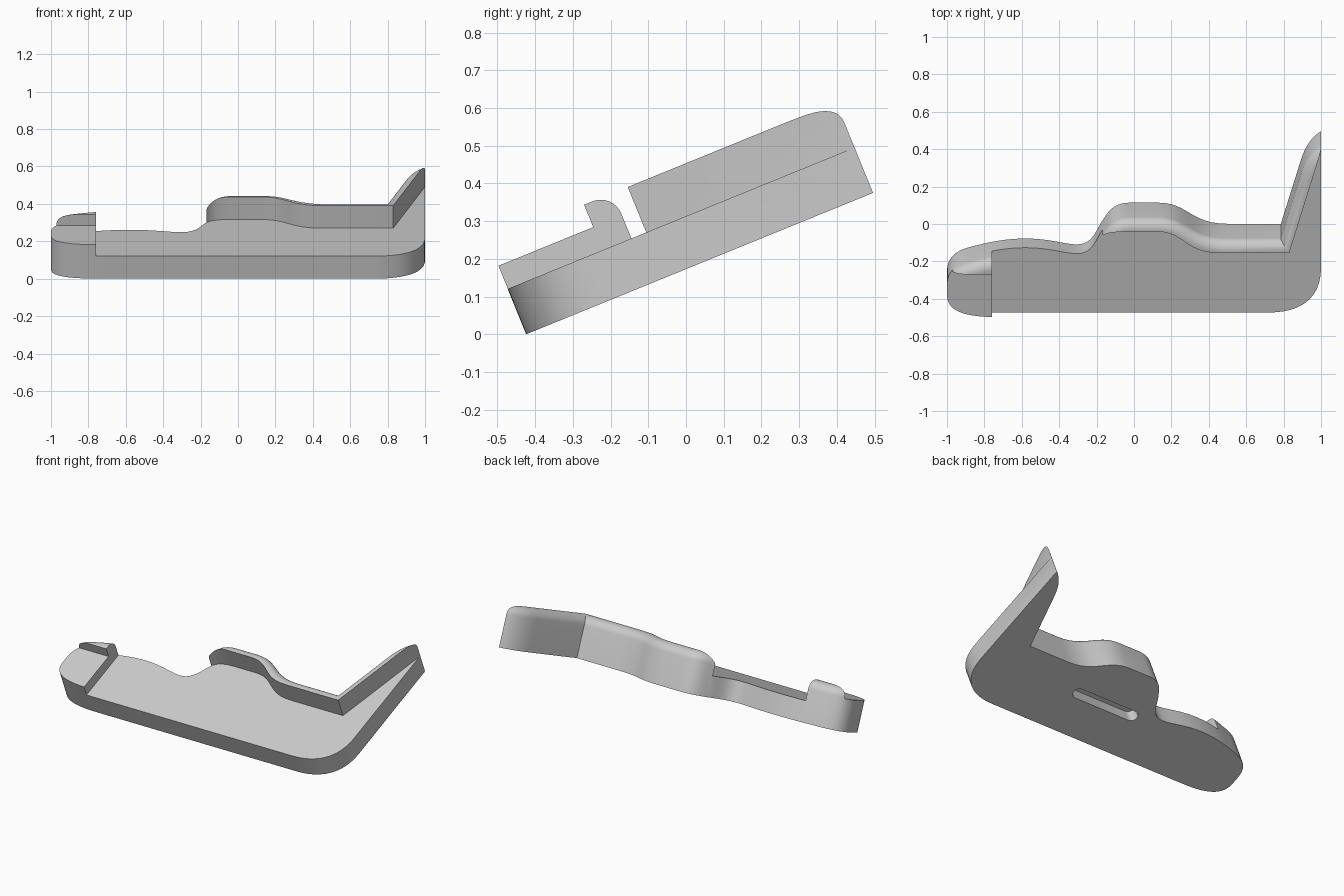
import bpy, bmesh, math
from mathutils import Vector, Matrix
from mathutils.geometry import interpolate_bezier

if "Cube" in bpy.data.objects:
    bpy.data.objects.remove(bpy.data.objects["Cube"])

PLATE, SLAB, TOP, FILLET = 0.13, 0.196, 0.26, 0.058


def path(start, *steps):
    """Steps are (point,) for a line or (handle, handle, point) for a curve."""
    pts = [Vector((*start, 0))]
    for s in steps:
        s = [Vector((*p, 0)) for p in s]
        if len(s) == 1:
            pts.append(s[0])
        else:
            pts += interpolate_bezier(pts[-1], s[0], s[1], s[2], 13)[1:]
    return [p.to_2d() for p in pts]


def loft(name, layers):
    """Closed solid from a stack of counter-clockwise (loop, height) layers."""
    bm = bmesh.new()
    rings = [[bm.verts.new((p[0], p[1], h)) for p in loop] for loop, h in layers]
    n = len(rings[0])
    for a, b in zip(rings, rings[1:]):
        for i in range(n):
            j = (i + 1) % n
            bm.faces.new((a[i], a[j], b[j], b[i]))
    bm.faces.new(rings[0][::-1])
    bm.faces.new(rings[-1])
    bm.normal_update()
    me = bpy.data.meshes.new(name)
    bm.to_mesh(me)
    bm.free()
    ob = bpy.data.objects.new(name, me)
    bpy.context.collection.objects.link(ob)
    return ob


def inset(loop, d):
    """Mitred inward offset of a loop."""
    out = []
    n = len(loop)
    for i, p in enumerate(loop):
        a = (p - loop[i - 1]).normalized()
        b = (loop[(i + 1) % n] - p).normalized()
        na, nb = Vector((-a.y, a.x)), Vector((-b.y, b.x))
        m = (na + nb).normalized()
        out.append(p + m * d / max(m.dot(na), 0.5))
    return out


def cut(ob, cutter):
    """Subtract the cutter, trying the next solver if one gives nothing."""
    cutter.hide_render = True
    bpy.context.view_layer.objects.active = ob
    for solver in ('EXACT', 'MANIFOLD', 'FLOAT'):
        before = ob.data.copy()
        mod = ob.modifiers.new("cut", 'BOOLEAN')
        mod.operation, mod.solver, mod.object = 'DIFFERENCE', solver, cutter
        bpy.ops.object.modifier_apply(modifier=mod.name)
        if len(ob.data.polygons):
            break
        ob.data = before
    bpy.data.objects.remove(cutter)


# Full-height body with a rounded top edge; right end runs long for trimming
outline = path(
    (0.72, 0),
    ((0.88, 0), (1, 0.07), (1, 0.26)),
    ((1.2, 0.5),),
    ((1.2, 1.1),),
    ((1, 0.9935),),
    ((0.955, 0.965), (0.915, 0.91), (0.89, 0.82)),
    ((0.785, 0.459),),
    ((0.5, 0.459),),
    ((0.30, 0.459), (0.29, 0.581), (0.13, 0.581)),
    ((-0.02, 0.581),),
    ((-0.12, 0.581), (-0.14, 0.52), (-0.17, 0.476)),
    ((-0.205, 0.42), (-0.22, 0.34), (-0.305, 0.34)),
    ((-0.37, 0.34), (-0.45, 0.374), (-0.58, 0.374)),
    ((-0.68, 0.374), (-0.77, 0.355), (-0.85, 0.332)),
    ((-0.95, 0.31), (-1, 0.27), (-1, 0.18)),
    ((-1, 0.13),),
    ((-1, 0.03), (-0.9, 0), (-0.72, 0)),
)
layers = [(outline, 0)]
for k in range(9):
    t = k / 8 * math.pi / 2
    layers.append((inset(outline, FILLET * (1 - math.cos(t))),
                   TOP - FILLET + FILLET * math.sin(t)))
body = loft("bracket_body", layers)

# Floor pocket, leaving the curved back wall
pocket = path(
    (1.3, -0.2), ((1.3, 2.02),), ((0.83, 0.397),), ((0.45, 0.397),),
    ((0.27, 0.397), (0.27, 0.52), (0.12, 0.52)),
    ((-0.03, 0.52),),
    ((-0.1, 0.52), (-0.15, 0.51), (-0.178, 0.465)),
    ((-0.178, 0.9),), ((-0.76, 0.9),), ((-0.76, -0.2),),
)
cut(body, loft("pocket_cutter", [(pocket, PLATE), (pocket, 0.5)]))

# Flat right end
end = path((1, -0.3), ((1.4, -0.3),), ((1.4, 1.5),), ((1, 1.5),))
cut(body, loft("end_cutter", [(end, -0.2), (end, 0.6)]))

# Raised left step with a lip at the back
step = path((-1.2, -0.2), ((-0.75, -0.2),), ((-0.75, 0.272),), ((-1.2, 0.272),))
cut(body, loft("step_cutter", [(step, SLAB), (step, 0.5)]))

# Blind slot on the underside
slot = []
for cx, a0 in ((0.288, -90), (-0.116, 90)):
    for k in range(13):
        a = math.radians(a0 + k * 15)
        slot.append((cx + 0.036 * math.cos(a), 0.29 + 0.036 * math.sin(a)))
cut(body, loft("slot_cutter", [(slot, -0.1), (slot, 0.08)]))

# Tilt the part onto its front edge
tilt = Matrix.Rotation(math.atan2(0.375, 0.92), 4, 'X')
body.data.transform(Matrix.Translation((0, -0.424, 0)) @ tilt)

bpy.ops.object.select_all(action='DESELECT')
body.select_set(True)
bpy.context.view_layer.objects.active = body
bpy.ops.object.shade_smooth_by_angle(angle=math.radians(30))
